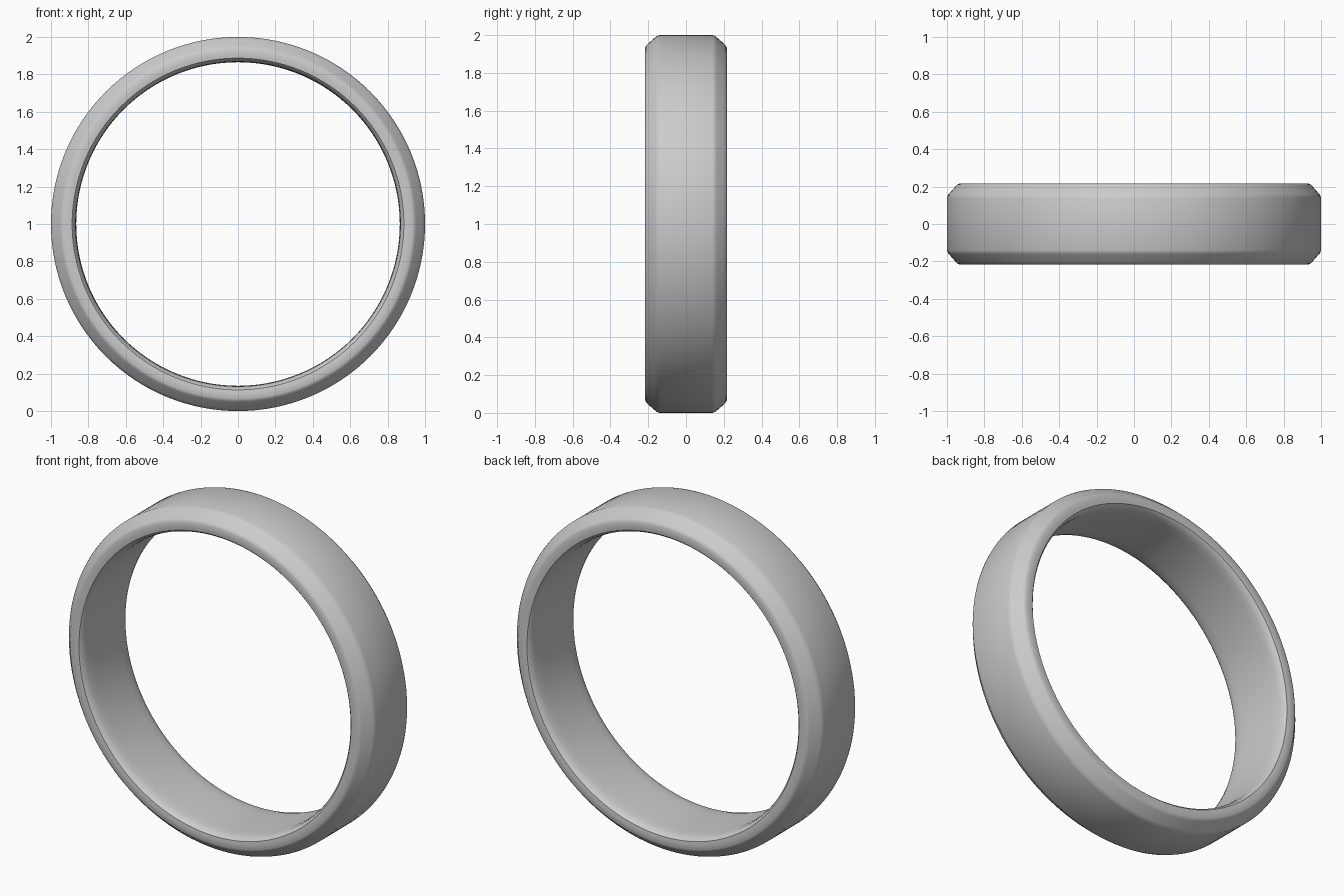
import bpy, bmesh, math

if "Cube" in bpy.data.objects:
    bpy.data.objects.remove(bpy.data.objects["Cube"])

SEGMENTS = 128

# Half of the band cross-section as (radius, y), from inner middle to outer middle
half = [(0.865, 0.0), (0.866, 0.13), (0.869, 0.175), (0.876, 0.202), (0.887, 0.214),
        (0.905, 0.216), (0.935, 0.216), (0.945, 0.211), (0.952, 0.204),
        (0.988, 0.163), (0.995, 0.154), (1.0, 0.14), (1.0, 0.0)]
# Mirror it to the front side to close the loop
profile = half + [(r, -y) for r, y in reversed(half[1:-1])]

# Ring band: revolve the profile around the y axis
bm = bmesh.new()
rings = []
for i in range(SEGMENTS):
    a = 2 * math.pi * i / SEGMENTS
    rings.append([bm.verts.new((r * math.cos(a), y, 1 + r * math.sin(a))) for r, y in profile])
n = len(profile)
for i in range(SEGMENTS):
    cur, nxt = rings[i], rings[(i + 1) % SEGMENTS]
    for j in range(n):
        k = (j + 1) % n
        bm.faces.new((cur[j], cur[k], nxt[k], nxt[j]))
bmesh.ops.recalc_face_normals(bm, faces=bm.faces)

mesh = bpy.data.meshes.new("ring_band")
bm.to_mesh(mesh)
bm.free()
band = bpy.data.objects.new("ring_band", mesh)
bpy.context.collection.objects.link(band)

# Smooth shading
bpy.context.view_layer.objects.active = band
band.select_set(True)
bpy.ops.object.shade_smooth_by_angle(angle=math.radians(35))
